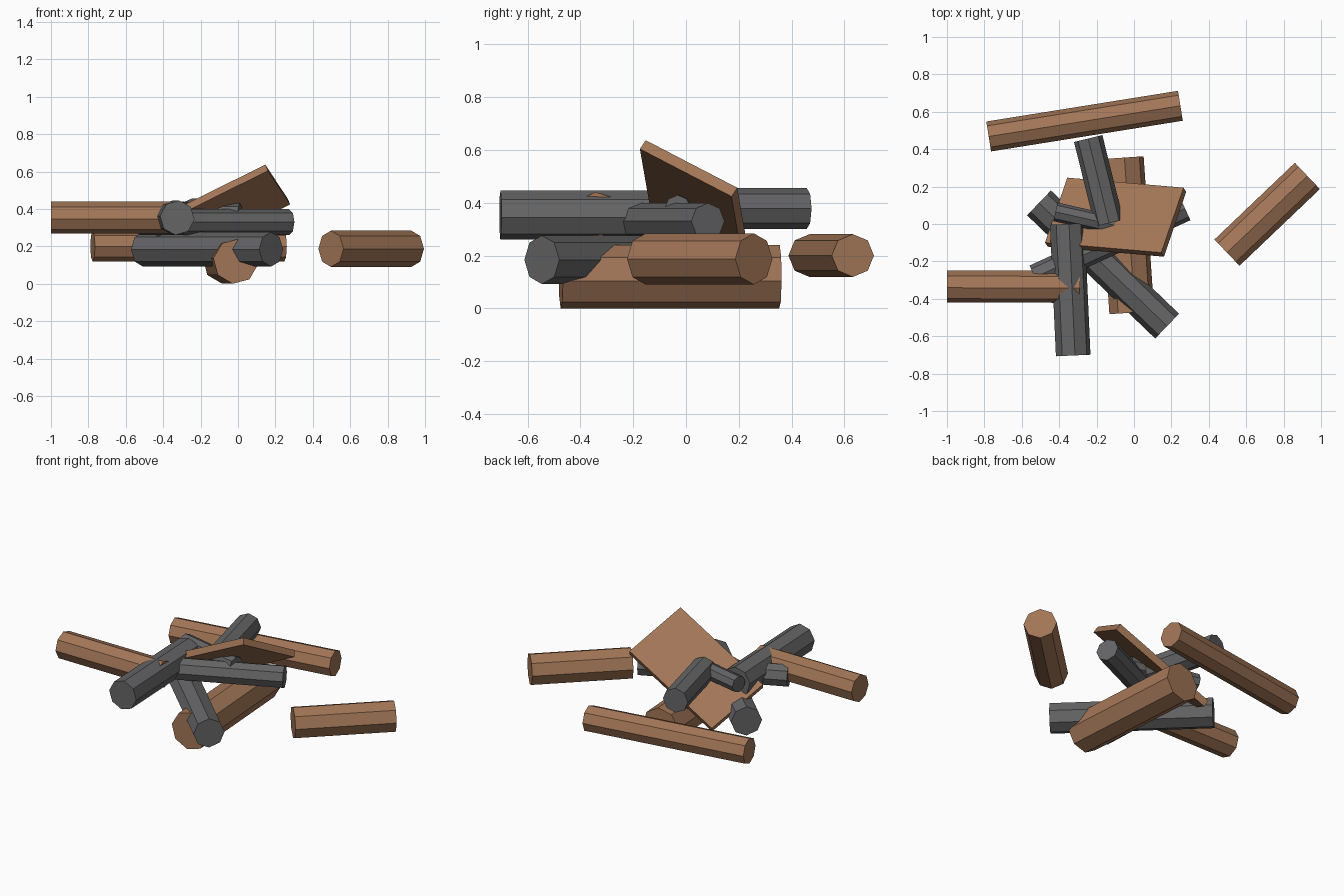
import bpy
import bmesh
from math import radians
from mathutils import Vector, Matrix

cube = bpy.data.objects.get("Cube")
if cube:
    bpy.data.objects.remove(cube, do_unlink=True)


def make_material(name, rgb):
    mat = bpy.data.materials.new(name)
    mat.use_nodes = True
    mat.diffuse_color = (*rgb, 1)
    mat.node_tree.nodes["Principled BSDF"].inputs["Base Color"].default_value = (*rgb, 1)
    return mat


brown = make_material("wood brown", (0.36, 0.18, 0.095))
grey = make_material("dark grey", (0.13, 0.13, 0.135))


def add_object(name, bm, matrix, mat):
    mesh = bpy.data.meshes.new(name)
    bm.to_mesh(mesh)
    bm.free()
    mesh.materials.append(mat)
    obj = bpy.data.objects.new(name, mesh)
    obj.matrix_world = matrix
    bpy.context.collection.objects.link(obj)


def frame(x, y, z, origin):
    m = Matrix((x, y, z)).transposed().to_4x4()
    m.translation = origin
    return m


def log(name, start, end, radius, mat, roll=0):
    """Eight-sided log between two end centres, one corner facing up."""
    a, b = Vector(start), Vector(end)
    axis = (b - a).normalized()
    side = Vector((0, 0, 1)).cross(axis).normalized()
    bm = bmesh.new()
    bmesh.ops.create_cone(bm, cap_ends=True, segments=8, radius1=radius,
                          radius2=radius, depth=(b - a).length)
    m = frame(side, axis.cross(side), axis, (a + b) / 2)
    add_object(name, bm, m @ Matrix.Rotation(radians(roll), 4, "Z"), mat)


def plank(name, corner, along, across, thickness, mat):
    """Flat board given by a top corner and its two top edges."""
    c, u, v = Vector(corner), Vector(along), Vector(across)
    n = u.cross(v).normalized()
    x = u.normalized()
    bm = bmesh.new()
    bmesh.ops.create_cube(bm, size=1)
    bmesh.ops.scale(bm, vec=(u.length, v.length, thickness), verts=bm.verts)
    add_object(name, bm, frame(x, n.cross(x), n, c + (u + v - n * thickness) / 2), mat)


# Brown logs
log("back_log", (-0.777, 0.468, 0.2), (0.248, 0.632, 0.2), 0.081, brown)
log("side_log", (0.497, -0.153, 0.187), (0.927, 0.257, 0.187), 0.097, brown)
log("left_log", (-1, -0.333, 0.355), (-0.29, -0.336, 0.355), 0.086, brown, 5)
log("bottom_log", (-0.012, -0.474, 0.12), (-0.068, 0.354, 0.12), 0.121, brown, 8)

# Grey beams
log("front_beam", (-0.325, -0.703, 0.353), (-0.357, 0, 0.353), 0.093, grey, 6)
log("rear_beam", (-0.245, 0.457, 0.378), (-0.133, 0.005, 0.378), 0.078, grey)
log("diagonal_beam", (-0.508, 0.113, 0.184), (0.177, -0.546, 0.184), 0.092, grey)
log("cross_beam", (-0.53, -0.285, 0.33), (0.273, 0.083, 0.33), 0.069, grey)
log("short_beam", (-0.42, 0.065, 0.378), (0.01, -0.032, 0.378), 0.051, grey)

# Leaning board
plank("leaning_board", (0.145, -0.155, 0.638), (0.119, 0.347, -0.18),
      (-0.62, 0.058, -0.31), 0.042, brown)
